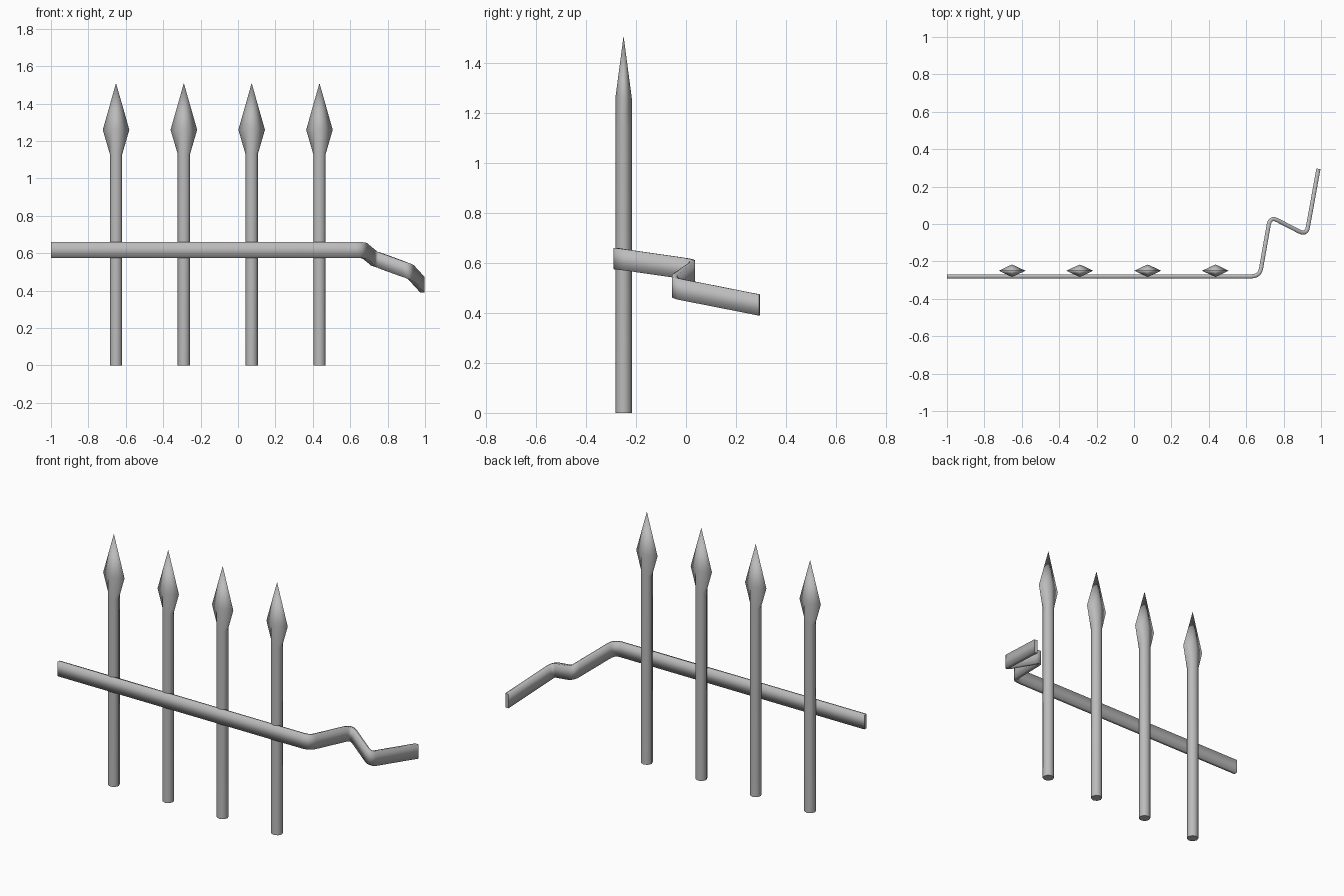
import bpy, bmesh, math
from mathutils import Vector

cube = bpy.data.objects.get("Cube")
if cube:
    bpy.data.objects.remove(cube, do_unlink=True)

iron = bpy.data.materials.new("grey_iron")
iron.use_nodes = True
iron.diffuse_color = (0.5, 0.5, 0.5, 1)
iron.node_tree.nodes["Principled BSDF"].inputs["Base Color"].default_value = (0.5, 0.5, 0.5, 1)


def loft(name, rings, tip=None):
    """Skin a list of closed rings, capped or drawn to a tip."""
    bm = bmesh.new()
    loops = [[bm.verts.new(p) for p in ring] for ring in rings]
    n = len(loops[0])
    for a, b in zip(loops, loops[1:]):
        for i in range(n):
            j = (i + 1) % n
            bm.faces.new((a[i], a[j], b[j], b[i]))
    bm.faces.new(loops[0][::-1])
    if tip is None:
        bm.faces.new(loops[-1])
    else:
        point = bm.verts.new(tip)
        for i in range(n):
            bm.faces.new((loops[-1][i], loops[-1][(i + 1) % n], point))
    bmesh.ops.recalc_face_normals(bm, faces=bm.faces)
    for f in bm.faces:
        f.smooth = True
    # keep the end caps crisp
    for f in bm.faces:
        if all(v in loops[0] for v in f.verts) or (tip is None and all(v in loops[-1] for v in f.verts)):
            f.smooth = False
            for e in f.edges:
                e.smooth = False
    mesh = bpy.data.meshes.new(name)
    bm.to_mesh(mesh)
    bm.free()
    mesh.materials.append(iron)
    obj = bpy.data.objects.new(name, mesh)
    bpy.context.collection.objects.link(obj)
    return obj


# Spear-topped posts: octagonal shaft, head flared sideways only
RADIUS, SIDES, POST_Y = 0.033, 8, -0.25


def post_ring(x, z, side_reach):
    ring = []
    for i in range(SIDES):
        a = math.tau * i / SIDES
        dx = math.cos(a) * RADIUS
        if i % (SIDES // 2) == 0:
            dx = math.copysign(side_reach, dx)
        ring.append((x + dx, POST_Y + math.sin(a) * RADIUS, z))
    return ring


for k in range(4):
    x = -0.652 + 0.3625 * k
    rings = [post_ring(x, 0, RADIUS), post_ring(x, 1.13, RADIUS), post_ring(x, 1.26, 0.071)]
    loft(f"spear_post_{k + 1}", rings, tip=(x, POST_Y, 1.51))

# Bent flat rail: straight run, then a drooping zigzag with rounded bends
corners = [Vector(p) for p in ((-1, -0.28, 0.618), (0.672, -0.28, 0.618), (0.728, 0.04, 0.572),
                               (0.922, -0.06, 0.502), (0.986, 0.295, 0.432))]
path = [corners[0]]
for before, corner, after in zip(corners, corners[1:], corners[2:]):
    start = corner + (before - corner).normalized() * 0.045
    end = corner + (after - corner).normalized() * 0.045
    for s in range(6):
        t = s / 5
        path.append(start.lerp(corner, t).lerp(corner.lerp(end, t), t))
path.append(corners[-1])

HALF_THICK, HALF_HIGH = 0.011, 0.0425
rings = []
for i, p in enumerate(path):
    ahead = path[min(i + 1, len(path) - 1)] - path[max(i - 1, 0)]
    if 0 < i < len(path) - 1:
        ahead = (path[i + 1] - p).normalized() + (p - path[i - 1]).normalized()
    side = Vector((-ahead.y, ahead.x, 0)).normalized() * HALF_THICK
    up = Vector((0, 0, HALF_HIGH))
    rings.append([p - side - up, p + side - up, p + side + up, p - side + up])
loft("bent_rail", rings)
